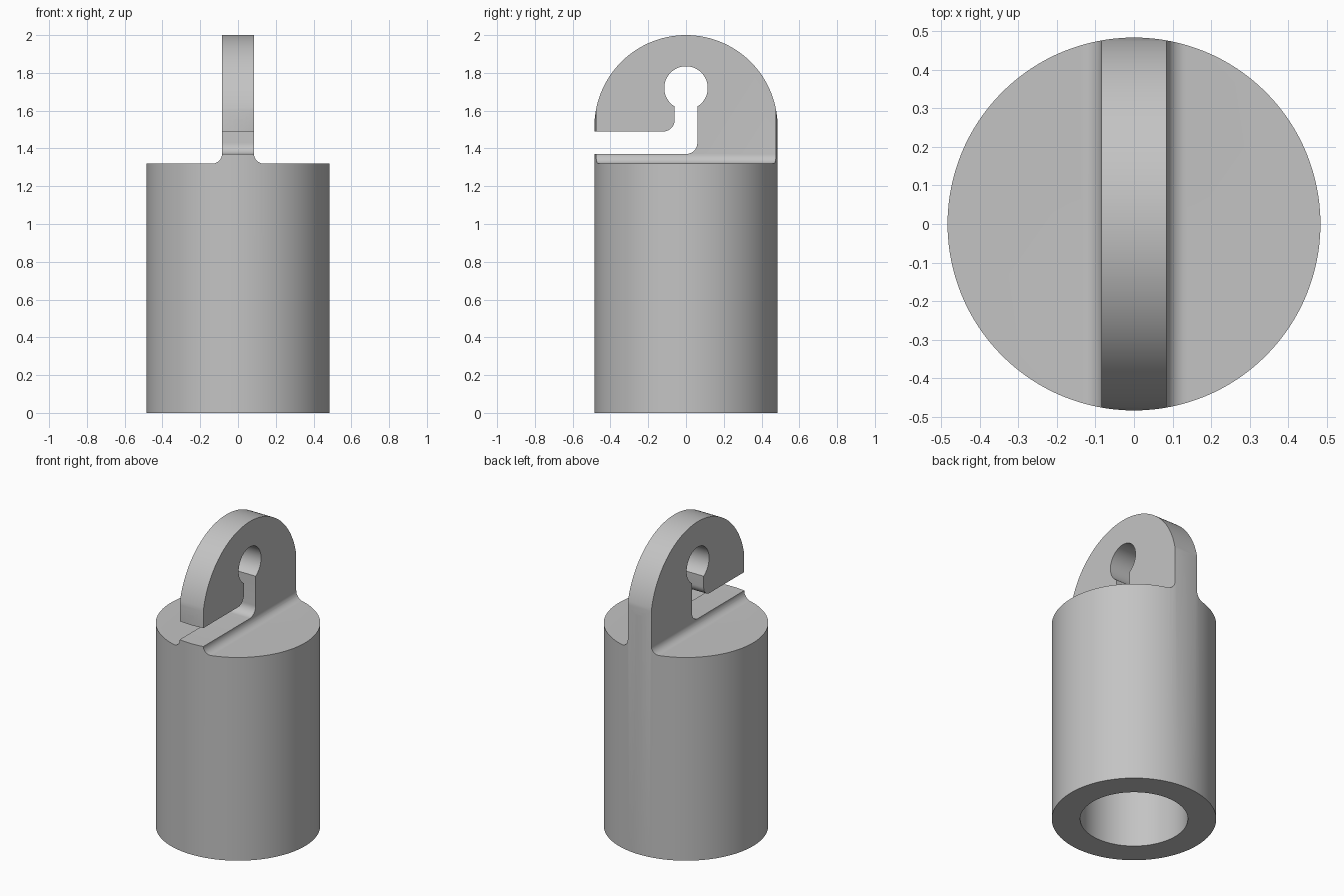
import bpy, bmesh
from math import sin, cos, radians, pi, asin, degrees

if "Cube" in bpy.data.objects:
    bpy.data.objects.remove(bpy.data.objects["Cube"])

R, BORE_R, BORE_DEPTH = 0.484, 0.317, 1.15
TOP, HALF_T, FILLET = 1.32, 0.085, 0.05
SLOT_LOW, SLOT_HIGH, SLOT_HALF = TOP + FILLET, 1.49, 0.06
ARC_Z, ARC_R = 1.515, 0.485
HOLE_Z, HOLE_R = 1.72, 0.115

grey = bpy.data.materials.new("plain grey")
grey.use_nodes = True
colour = (0.55, 0.55, 0.55, 1)
grey.diffuse_color = colour
grey.node_tree.nodes["Principled BSDF"].inputs["Base Color"].default_value = colour


def arc(cx, cz, r, start, end, n):
    """Points on an arc, angles in degrees."""
    angles = [radians(start + (end - start) * i / n) for i in range(n + 1)]
    return [(cx + r * cos(a), cz + r * sin(a)) for a in angles]


def prism(name, points, place):
    """Extrude a closed outline; place(u, v, w) gives the 3D position."""
    bm = bmesh.new()
    near = [bm.verts.new(place(u, v, -0.7)) for u, v in points]
    far = [bm.verts.new(place(u, v, 0.7)) for u, v in points]
    bm.faces.new(near)
    bm.faces.new(far)
    for i in range(len(points)):
        j = (i + 1) % len(points)
        bm.faces.new((near[i], near[j], far[j], far[i]))
    bmesh.ops.recalc_face_normals(bm, faces=bm.faces)
    mesh = bpy.data.meshes.new(name)
    bm.to_mesh(mesh)
    bm.free()
    ob = bpy.data.objects.new(name, mesh)
    bpy.context.collection.objects.link(ob)
    return ob


def cylinder(name, r, z0, z1):
    bpy.ops.mesh.primitive_cylinder_add(vertices=128, radius=r, depth=z1 - z0,
                                        location=(0, 0, (z0 + z1) / 2))
    bpy.context.object.name = name
    return bpy.context.object


# Front section: wide body, concave fillets, thin lug
right = [(0.6, -0.1), (0.6, TOP)]
right += arc(HALF_T + FILLET, TOP + FILLET, FILLET, 270, 180, 10) + [(HALF_T, 2.1)]
section = right + [(-x, z) for x, z in reversed(right)]
front_section = prism("front_section", section, lambda u, v, w: (u, w, v))

# Side outline: rounded lug with the hooked slot and keyhole
half_mouth = degrees(asin(SLOT_HALF / HOLE_R))
outline = [(-0.6, -0.1), (0.6, -0.1), (0.6, ARC_Z)]
outline += arc(0, ARC_Z, ARC_R, 0, 180, 72)
outline += [(-0.6, ARC_Z), (-0.6, SLOT_HIGH)]
outline += arc(-2 * SLOT_HALF, SLOT_HIGH + SLOT_HALF, SLOT_HALF, 270, 360, 10)
outline += arc(0, HOLE_Z, HOLE_R, 270 - half_mouth, -90 + half_mouth, 48)
outline += arc(0, SLOT_LOW + SLOT_HALF, SLOT_HALF, 0, -90, 10)
outline += [(-0.6, SLOT_LOW)]
side_outline = prism("side_outline", outline, lambda u, v, w: (w, u, v))

# Socket body, trimmed to both outlines and bored from below
body = cylinder("socket_with_lug", R, 0, 2.2)
bore = cylinder("bore_cutter", BORE_R, -0.2, BORE_DEPTH)
for cutter, operation in ((front_section, 'INTERSECT'), (side_outline, 'INTERSECT'),
                          (bore, 'DIFFERENCE')):
    mod = body.modifiers.new(cutter.name, 'BOOLEAN')
    mod.operation, mod.solver, mod.object = operation, 'EXACT', cutter
    bpy.context.view_layer.objects.active = body
    bpy.ops.object.modifier_apply(modifier=mod.name)
    bpy.data.objects.remove(cutter)

body.data.materials.clear()
body.data.materials.append(grey)
bpy.ops.object.select_all(action='DESELECT')
body.select_set(True)
bpy.context.view_layer.objects.active = body
bpy.ops.object.shade_smooth_by_angle(angle=radians(30))
